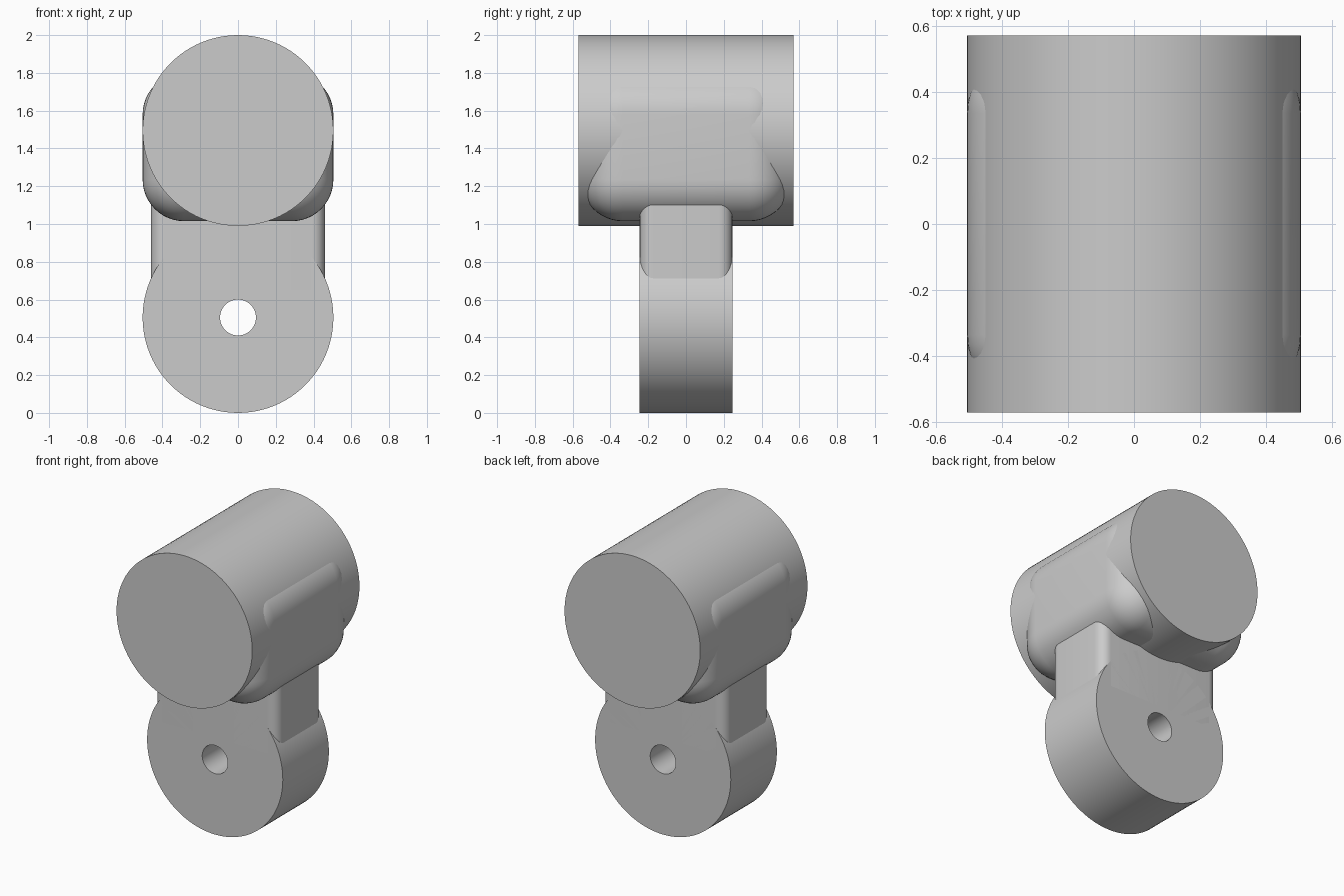
import bpy, bmesh, math
from mathutils import Matrix, Vector

default = bpy.data.objects.get("Cube")
if default:
    bpy.data.objects.remove(default, do_unlink=True)

R = 0.505            # shared radius of the barrel and the eye
SEGMENTS = 96

grey = bpy.data.materials.new("plain_grey")
grey.use_nodes = True
COLOUR = (0.6, 0.6, 0.6, 1)
grey.diffuse_color = COLOUR
grey.node_tree.nodes["Principled BSDF"].inputs["Base Color"].default_value = COLOUR


def finish(name, bm):
    """Turn a bmesh into a smooth shaded object with sharp edges kept."""
    bmesh.ops.recalc_face_normals(bm, faces=bm.faces)
    mesh = bpy.data.meshes.new(name)
    bm.to_mesh(mesh)
    bm.free()
    mesh.materials.append(grey)
    obj = bpy.data.objects.new(name, mesh)
    bpy.context.collection.objects.link(obj)
    bpy.ops.object.select_all(action="DESELECT")
    obj.select_set(True)
    bpy.context.view_layer.objects.active = obj
    bpy.ops.object.shade_smooth_by_angle(angle=math.radians(35))
    return obj


def rounded_box(name, half_x, half_y, z0, z1, radius, segments, vertical_only=False):
    bm = bmesh.new()
    size = Matrix.Diagonal((2 * half_x, 2 * half_y, z1 - z0, 1))
    bmesh.ops.create_cube(bm, size=1, matrix=Matrix.Translation((0, 0, (z0 + z1) / 2)) @ size)
    edges = [e for e in bm.edges
             if not vertical_only or abs(e.verts[0].co.z - e.verts[1].co.z) > 0.01]
    bmesh.ops.bevel(bm, geom=edges, offset=radius, segments=segments, profile=0.5,
                    affect="EDGES", clamp_overlap=True)
    return finish(name, bm)


# Large closed barrel lying front to back
bm = bmesh.new()
bmesh.ops.create_cone(bm, cap_ends=True, segments=SEGMENTS, radius1=R, radius2=R, depth=1.14,
                      matrix=Matrix.Translation((0, 0, 2 - R)) @ Matrix.Rotation(math.pi / 2, 4, "X"))
finish("barrel", bm)

# Rounded saddle block that swells out of the barrel
rounded_box("saddle", R, 0.555, 1.015, 1.80, 0.22, 12)

# Neck joining the saddle to the eye, rounded on its upright edges
rounded_box("neck", 0.46, 0.245, 0.65, 1.3, 0.07, 8, vertical_only=True)

# Lower eye: rectangular section spun around its pin hole
bm = bmesh.new()
centre = Vector((0, 0, R))
section = [(0.095, -0.245), (R, -0.245), (R, 0.245), (0.095, 0.245)]
verts = [bm.verts.new(centre + Vector((r, y, 0))) for r, y in section]
edges = [bm.edges.new((verts[i], verts[(i + 1) % 4])) for i in range(4)]
bmesh.ops.spin(bm, geom=verts + edges, cent=centre, axis=(0, 1, 0),
               angle=2 * math.pi, steps=SEGMENTS)
bmesh.ops.remove_doubles(bm, verts=bm.verts, dist=0.0005)
finish("eye", bm)
